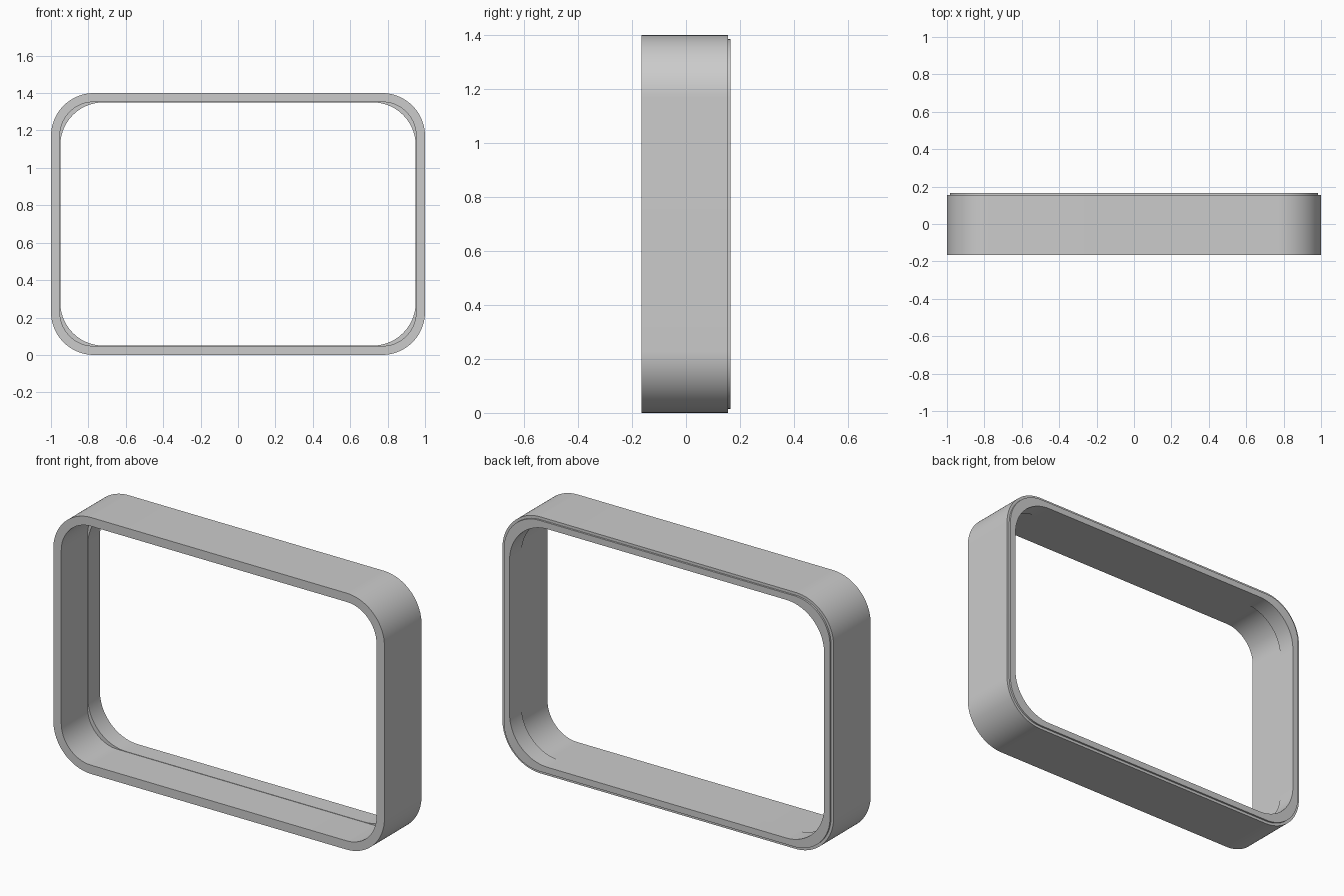
import bpy
import bmesh
import math

# Remove the default cube
cube = bpy.data.objects.get("Cube")
if cube:
    bpy.data.objects.remove(cube)

grey = bpy.data.materials.new("plain_grey")
grey.use_nodes = True
colour = (0.6, 0.6, 0.6, 1)
grey.diffuse_color = colour
grey.node_tree.nodes["Principled BSDF"].inputs["Base Color"].default_value = colour

STEPS = 24
MID_Z = 0.7


def rounded_loop(bm, half_x, half_z, radius, y):
    """Ring of vertices around a rounded rectangle at depth y."""
    ring = []
    for quarter, (sx, sz) in enumerate([(1, 1), (-1, 1), (-1, -1), (1, -1)]):
        for i in range(STEPS + 1):
            a = (quarter + i / STEPS) * math.pi / 2
            x = sx * (half_x - radius) + radius * math.cos(a)
            z = sz * (half_z - radius) + radius * math.sin(a)
            ring.append(bm.verts.new((x, y, MID_Z + z)))
    return ring


# Cross-section walked around the band: half width, half height, radius, depth
SECTION = [
    (1.0, 0.7, 0.23, -0.165),     # front outer edge
    (1.0, 0.7, 0.23, 0.155),      # outer wall
    (0.985, 0.685, 0.215, 0.155),  # back step
    (0.985, 0.685, 0.215, 0.165),  # back lip
    (0.95, 0.65, 0.18, 0.165),    # back inner edge
    (0.95, 0.65, 0.18, 0.062),    # inner wall, rear part
    (0.952, 0.652, 0.23, 0.062),  # corner ledge
    (0.952, 0.652, 0.23, -0.165),  # inner wall, front part
]
# The rear opening has the wider corner curve, the front one the tighter curve
SECTION = [
    (hx, hz, {0.95: 0.23, 0.952: 0.18}.get(hx, r), y) for hx, hz, r, y in SECTION
]

bm = bmesh.new()
rings = [rounded_loop(bm, *s) for s in SECTION]
for a, b in zip(rings, rings[1:] + rings[:1]):
    n = len(a)
    for i in range(n):
        j = (i + 1) % n
        bm.faces.new((a[i], a[j], b[j], b[i]))
bmesh.ops.recalc_face_normals(bm, faces=bm.faces)

mesh = bpy.data.meshes.new("frame_band")
bm.to_mesh(mesh)
bm.free()
mesh.materials.append(grey)
frame = bpy.data.objects.new("frame_band", mesh)
bpy.context.collection.objects.link(frame)
bpy.context.view_layer.objects.active = frame
frame.select_set(True)
bpy.ops.object.shade_smooth_by_angle(angle=math.radians(30))
